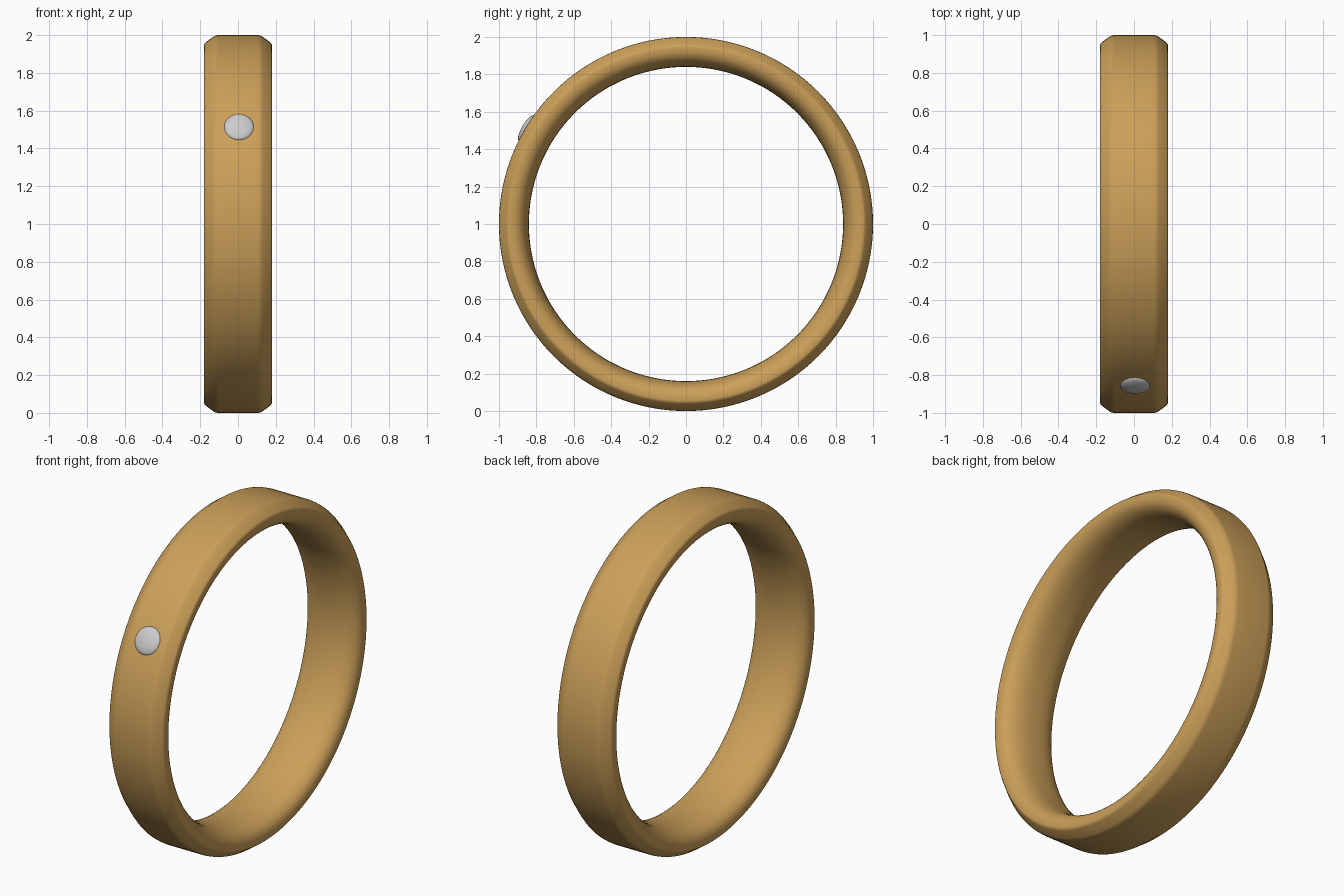
import bpy, bmesh, math
from mathutils import Matrix, Vector

if "Cube" in bpy.data.objects:
    bpy.data.objects.remove(bpy.data.objects["Cube"])

# Ring band: half profile as (x, radius), mirrored, swept around the x axis
outer = [(0.0, 1.0), (0.105, 1.0), (0.12, 0.998), (0.131, 0.991),
         (0.172, 0.961), (0.178, 0.954), (0.18, 0.945)]
inner = []
for i in range(1, 13):
    a = math.pi / 2 * i / 12
    inner.append((0.18 * abs(math.cos(a)) ** 0.8, 0.945 - 0.105 * math.sin(a) ** 0.8))
inner[-1] = (0.0, 0.84)
half = outer + inner
profile = half + [(-x, r) for x, r in reversed(half[1:-1])]

SEGMENTS = 128
bm = bmesh.new()
rings = []
for s in range(SEGMENTS):
    t = 2 * math.pi * s / SEGMENTS
    rings.append([bm.verts.new((x, r * math.cos(t), 1 + r * math.sin(t))) for x, r in profile])
n = len(profile)
for s in range(SEGMENTS):
    a, b = rings[s], rings[(s + 1) % SEGMENTS]
    for i in range(n):
        j = (i + 1) % n
        bm.faces.new((a[i], a[j], b[j], b[i]))
bmesh.ops.recalc_face_normals(bm, faces=bm.faces)
for f in bm.faces:
    f.smooth = True
mesh = bpy.data.meshes.new("ring_band")
bm.to_mesh(mesh)
bm.free()
band = bpy.data.objects.new("ring_band", mesh)
bpy.context.collection.objects.link(band)

gold = bpy.data.materials.new("gold")
gold.diffuse_color = (0.6, 0.35, 0.1, 1)
gold.use_nodes = True
gold.node_tree.nodes["Principled BSDF"].inputs["Base Color"].default_value = gold.diffuse_color
mesh.materials.append(gold)

# Inset stone: flattened sphere lying on the outer surface
angle = math.radians(31)
out = Vector((0, -math.cos(angle), math.sin(angle)))
bpy.ops.mesh.primitive_uv_sphere_add(segments=32, ring_count=16, radius=1)
stone = bpy.context.object
stone.name = "stone"
stone.data.transform(Matrix.Diagonal((0.08, 0.08, 0.025, 1)))
stone.rotation_euler = out.to_track_quat('Z', 'Y').to_euler()
stone.location = Vector((0.005, 0, 1)) + out * 0.994
bpy.ops.object.shade_smooth()
